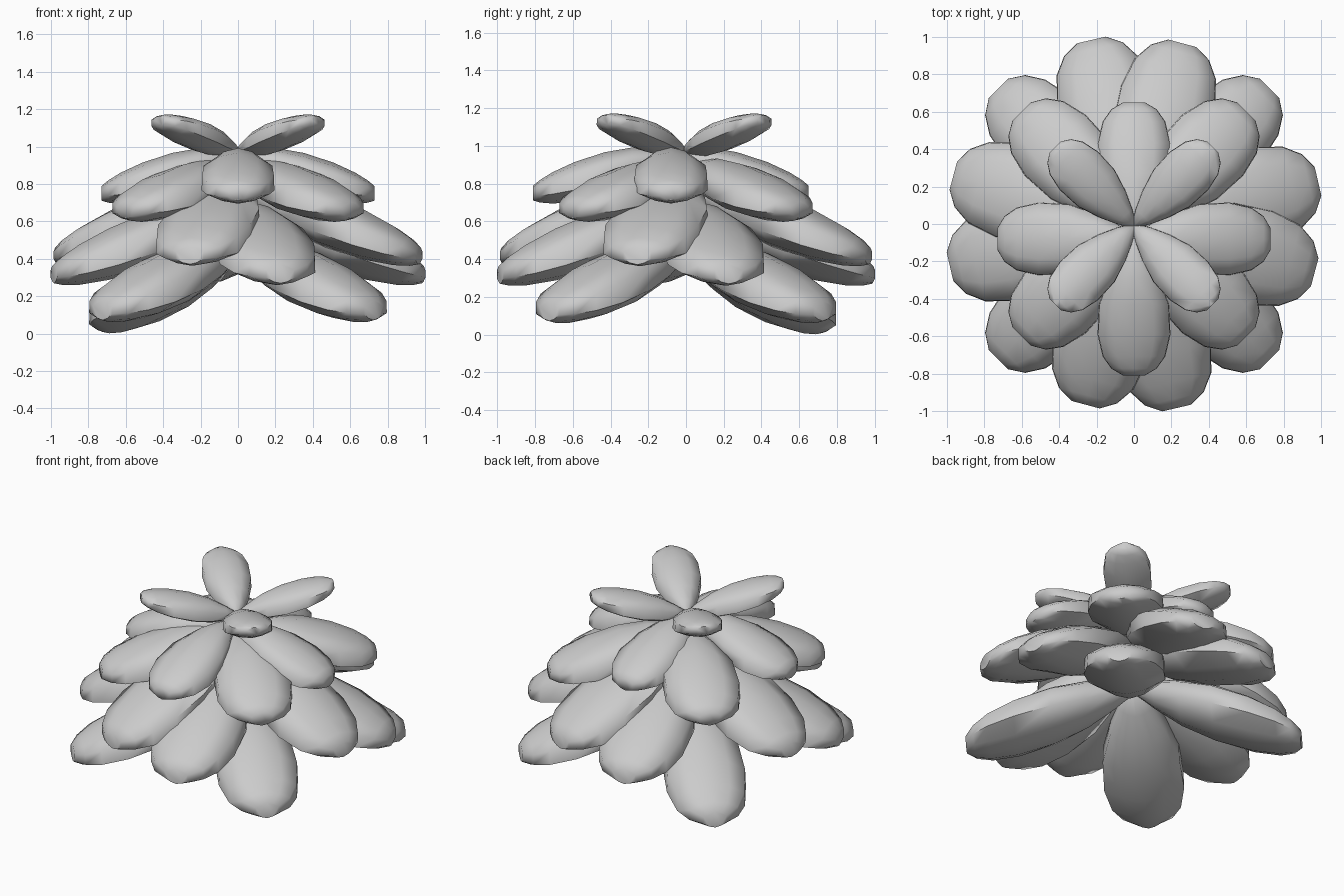
import bpy, bmesh, math
from mathutils import Vector

if "Cube" in bpy.data.objects:
    bpy.data.objects.remove(bpy.data.objects["Cube"])

# outline of one leaf: (fraction of length, width factor, thickness factor)
STATIONS = [(0, .10, .20), (.12, .40, .54), (.28, .70, .88), (.48, .96, 1), (.70, 1, .92),
            (.86, .86, .72), (.95, .62, .52), (1, .30, .34)]
# cross-section: domed top, short upright rim, rounded keel below
SECTION = [(-1, -.2), (-.98, .2), (-.55, .41), (0, .5), (.55, .41), (.98, .2),
           (1, -.2), (.5, -.41), (0, -.5), (-.5, -.41)]


def leaf(name, angle, length, half_width, thick, base_z, tip_z, y_off=0):
    a = math.radians(angle)
    along = Vector((math.cos(a), math.sin(a), 0))
    side = Vector((-math.sin(a), math.cos(a), 0))
    bm = bmesh.new()
    rings = []
    for u, w, t in STATIONS:
        mid = along * (u * length) + Vector((0, y_off, base_z + (tip_z - base_z) * u))
        rings.append([bm.verts.new(mid + side * (v * w * half_width)
                                   + Vector((0, 0, h * t * thick)))
                      for v, h in SECTION])
    n = len(SECTION)
    for r0, r1 in zip(rings, rings[1:]):
        for i in range(n):
            bm.faces.new((r0[i], r0[(i + 1) % n], r1[(i + 1) % n], r1[i]))
    bm.faces.new(rings[0])
    bm.faces.new(rings[-1])
    bmesh.ops.recalc_face_normals(bm, faces=bm.faces[:])
    mesh = bpy.data.meshes.new(name)
    bm.to_mesh(mesh)
    bm.free()
    ob = bpy.data.objects.new(name, mesh)
    bpy.context.collection.objects.link(ob)
    return ob


# layers of four leaves: name, start angle, length, half width, thickness, base z, tip z, y offset
LAYERS = [
    ("crown_leaf", 45, .595, .145, .165, .975, 1.135, -.01),
    ("upper_leaf", 0, .73, .195, .23, .945, .75, -.08),
    ("middle_leaf", 45, .85, .23, .26, .88, .66, 0),
    ("wide_leaf", -15, 1.00, .26, .29, .78, .42, 0),
    ("lower_leaf", 13, 1.01, .26, .30, .67, .32, 0),
    ("bottom_leaf", 45, 1.025, .245, .31, .465, .125, 0),
]
leaves = []
for name, start, length, hw, th, bz, tz, yo in LAYERS:
    for k in range(4):
        # one bottom leaf droops to the ground
        z = .062 if name == "bottom_leaf" and k == 1 else tz
        leaves.append(leaf(f"{name}_{k + 1}", start + 90 * k, length, hw, th, bz, z, yo))

# smooth shading with crisp rims
bpy.ops.object.select_all(action='DESELECT')
for ob in leaves:
    ob.select_set(True)
bpy.context.view_layer.objects.active = leaves[0]
bpy.ops.object.shade_smooth_by_angle(angle=math.radians(60))
